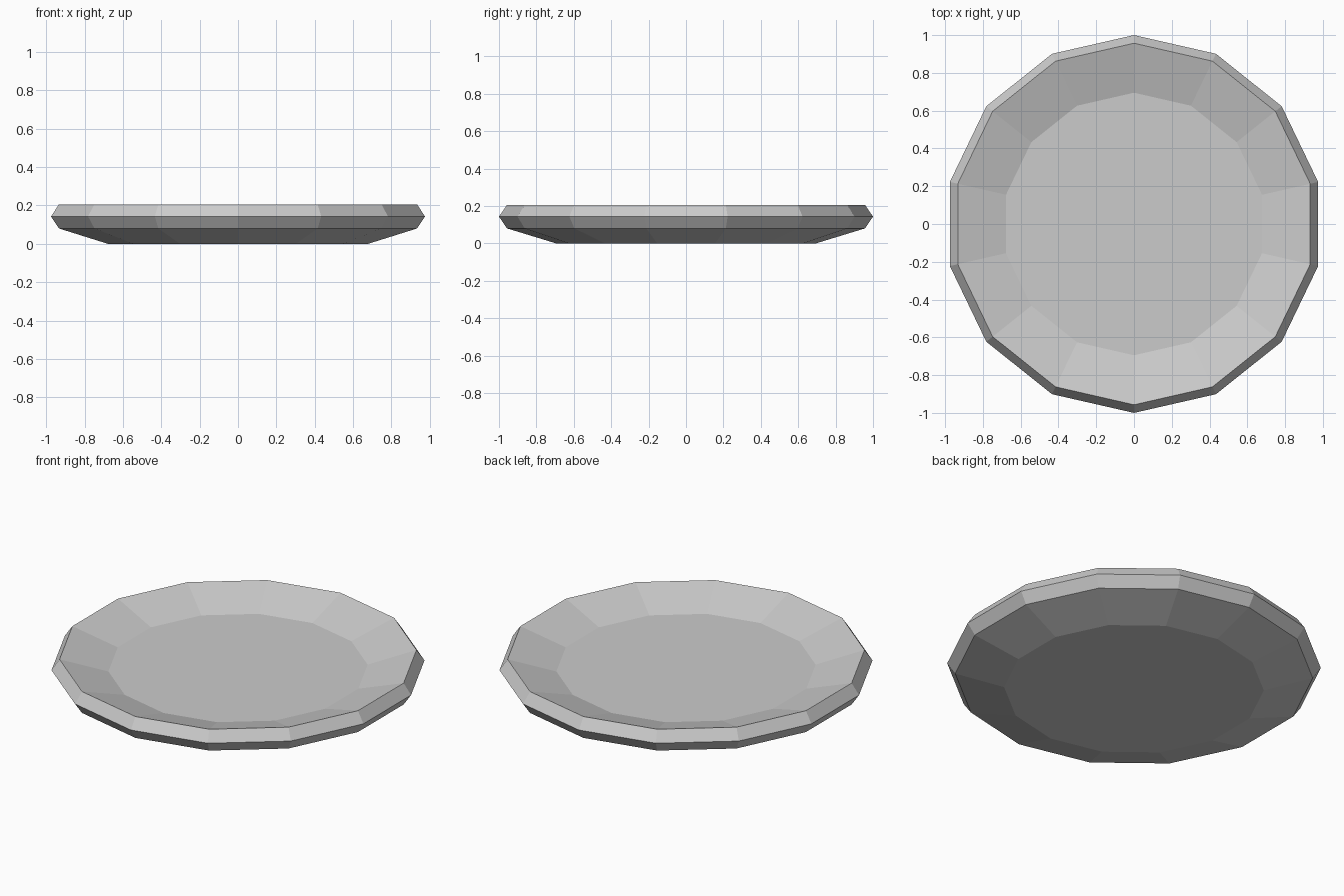
import bpy
import bmesh
from math import cos, sin, pi

cube = bpy.data.objects.get("Cube")
if cube:
    bpy.data.objects.remove(cube, do_unlink=True)

SIDES = 14
# Plate cross-section (radius, height), from the base out over the rim to the floor
PROFILE = [(0.695, 0.0), (0.957, 0.08), (1.0, 0.143), (0.957, 0.206), (0.695, 0.127)]

# Plain grey material
grey = bpy.data.materials.new("plain grey")
grey.use_nodes = True
colour = (0.6, 0.6, 0.6, 1.0)
grey.diffuse_color = colour
grey.node_tree.nodes["Principled BSDF"].inputs["Base Color"].default_value = colour


def ring(bm, radius, height):
    """One polygon ring with a corner pointing to the back."""
    angles = [pi / 2 + 2 * pi * i / SIDES for i in range(SIDES)]
    return [bm.verts.new((radius * cos(a), radius * sin(a), height)) for a in angles]


# Plate: rings joined by flat facets, closed by the base and the floor
bm = bmesh.new()
rings = [ring(bm, r, z) for r, z in PROFILE]
for low, high in zip(rings, rings[1:]):
    for i in range(SIDES):
        j = (i + 1) % SIDES
        bm.faces.new((low[i], low[j], high[j], high[i]))
bm.faces.new(reversed(rings[0]))
bm.faces.new(rings[-1])
bmesh.ops.recalc_face_normals(bm, faces=bm.faces)

mesh = bpy.data.meshes.new("plate")
bm.to_mesh(mesh)
bm.free()
mesh.materials.append(grey)
plate = bpy.data.objects.new("plate", mesh)
bpy.context.collection.objects.link(plate)
